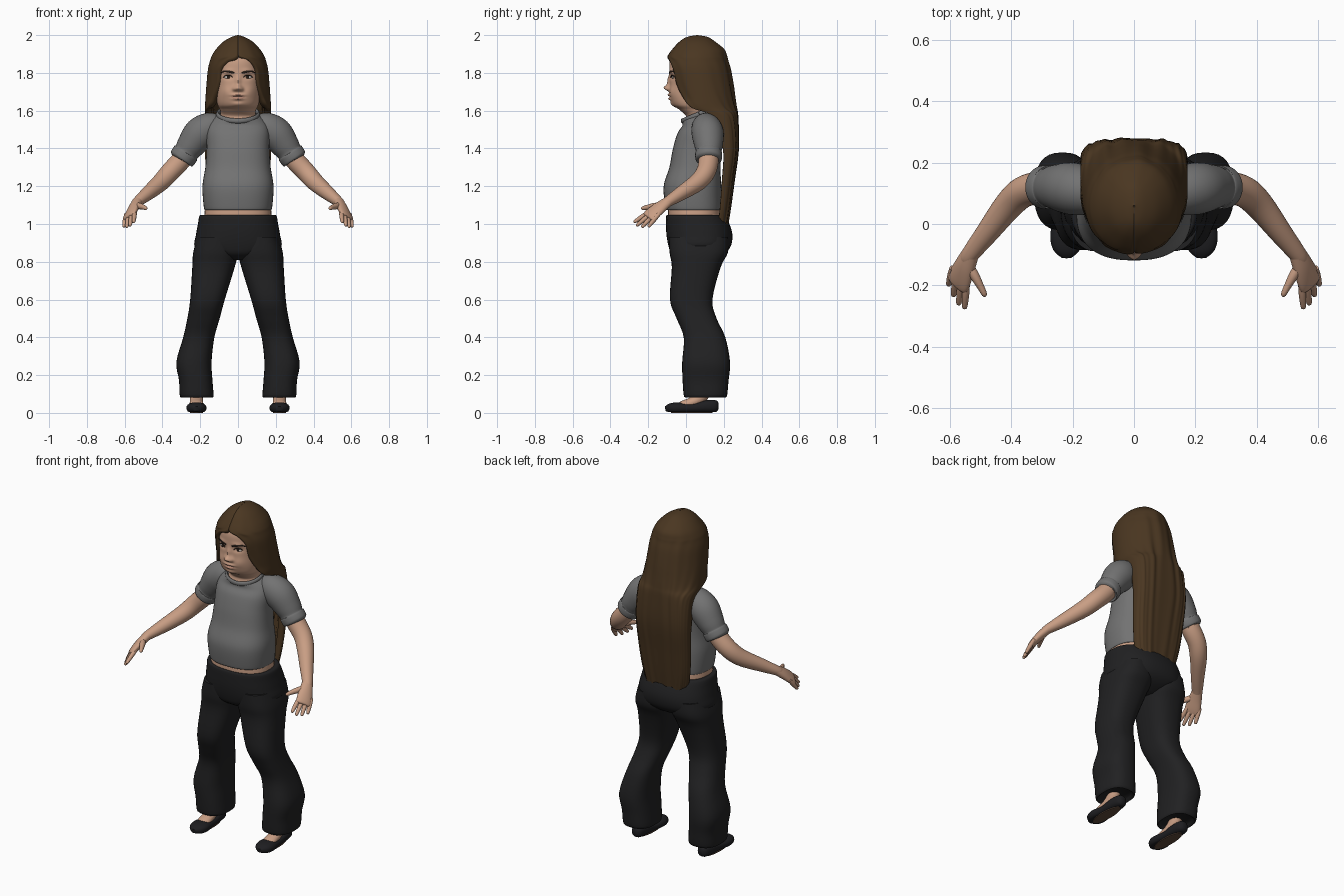
import bpy, bmesh, math, random
from mathutils import Vector
from mathutils.bvhtree import BVHTree

random.seed(4)
cube = bpy.data.objects.get("Cube")
if cube:
    bpy.data.objects.remove(cube, do_unlink=True)


def material(name, *rgb):
    m = bpy.data.materials.new(name)
    m.use_nodes = True
    m.diffuse_color = (*rgb, 1)
    m.node_tree.nodes["Principled BSDF"].inputs["Base Color"].default_value = (*rgb, 1)
    return m


SKIN = material("skin", .58, .34, .23)
LIPS = material("lips", .45, .24, .17)
GREY = material("grey shirt", .17, .17, .17)
BLACK = material("black trousers", .015, .015, .016)
SHOE = material("black shoe", .013, .013, .015)
SOLE = material("brown sole", .12, .07, .045)
HAIR = material("brown hair", .068, .037, .015)
BROW = material("dark brow", .018, .012, .009)
WHITE = material("eye white", .6, .56, .52)
IRIS = material("dark iris", .02, .012, .008)
X, Y, Z = Vector((1, 0, 0)), Vector((0, 1, 0)), Vector((0, 0, 1))


def finish(bm, name, mat, recalc=True):
    """Turn a bmesh into a smooth object that keeps its sharp edges."""
    if recalc:
        bmesh.ops.recalc_face_normals(bm, faces=bm.faces)
    for f in bm.faces:
        f.smooth = True
    for e in bm.edges:
        e.smooth = e.calc_face_angle(0) < 0.95
    mesh = bpy.data.meshes.new(name)
    bm.to_mesh(mesh)
    bm.free()
    mesh.materials.append(mat)
    ob = bpy.data.objects.new(name, mesh)
    bpy.context.collection.objects.link(ob)
    return ob


def spline(rows, steps):
    """Smoothly interpolate rows of numbers."""
    out, last = [], len(rows) - 1
    for i in range(last):
        a, b, c, d = (rows[min(max(i + k, 0), last)] for k in (-1, 0, 1, 2))
        for s in range(steps):
            t = s / steps
            out.append([q + t / 2 * (r - p + t * (2 * p - 5 * q + 4 * r - w + t * (3 * (q - r) + w - p)))
                        for p, q, r, w in zip(a, b, c, d)])
    return out + [list(rows[-1])]


def power(v, p):
    return math.copysign(abs(v) ** p, v)


def loft(name, rings, mat, side=None, p=1, n=32, steps=4, top=True, flip=1, shape=None, floor=None):
    """Skin rings of (x, y, z, half width, half depth, tilt); side makes them follow the path."""
    rows = spline([tuple(r) + (0,) * (6 - len(r)) for r in rings], steps)
    bm, loops = bmesh.new(), []
    for i, r in enumerate(rows):
        u, v = X, Y
        if side:
            t = (Vector(rows[min(i + 1, len(rows) - 1)][:3]) - Vector(rows[max(i - 1, 0)][:3])).normalized()
            u = (side - t * side.dot(t)).normalized()
            v = t.cross(u)
        loop = []
        for k in range(n):
            a = math.tau * k / n
            co, si = power(math.cos(a), p), power(math.sin(a), p)
            q = Vector(r[:3]) + u * max(r[3], .001) * co + v * max(r[4], .001) * si
            q.z += r[5] * r[4] * si
            if floor is not None:
                q.z = max(q.z, floor)
            if shape:
                shape(q)
            q.x *= flip
            loop.append(bm.verts.new(q))
        loops.append(loop)
    for a, b in zip(loops, loops[1:]):
        for k in range(n):
            bm.faces.new((a[k], a[k - 1], b[k - 1], b[k]))
    bm.faces.new(loops[0])
    if top:
        bm.faces.new(loops[-1])
    return finish(bm, name, mat)


def level(rows):
    """Centred rings from (z, half width, front y, back y, tilt)."""
    return [(0, (f + b) / 2, z, w, (b - f) / 2, *tilt) for z, w, f, b, *tilt in rows]


def ellipsoid(name, centre, radii, mat):
    bm = bmesh.new()
    bmesh.ops.create_uvsphere(bm, u_segments=20, v_segments=12, radius=1)
    bmesh.ops.scale(bm, vec=radii, verts=bm.verts)
    bmesh.ops.translate(bm, vec=centre, verts=bm.verts)
    return finish(bm, name, mat)


# Head and neck, with facial features pushed out of or into the front
FEATURES = [  # x, z, width, height, depth
    (0, 1.72, .019, .016, .03), (0, 1.755, .013, .03, .013), (.019, 1.714, .01, .01, .012),
    (.05, 1.78, .026, .014, -.009), (.05, 1.81, .03, .012, .005), (0, 1.683, .03, .008, .013),
    (0, 1.663, .025, .008, .013), (0, 1.673, .03, .003, -.006), (0, 1.633, .03, .015, .009),
    (.06, 1.7, .03, .03, .007)]


def sculpt(q):
    if q.y < .03:
        x, z = abs(q.x), q.z
        q.y -= sum(d * math.exp(-((x - fx) / w) ** 2 - ((z - fz) / h) ** 2) for fx, fz, w, h, d in FEATURES)


head = loft("head", level([
    (1.56, .1, -.012, .155, .4), (1.585, .092, 0, .15, .2), (1.605, .096, -.035, .15), (1.63, .108, -.068, .16),
    (1.67, .116, -.083, .18), (1.73, .121, -.085, .2), (1.8, .123, -.087, .205), (1.87, .118, -.083, .2),
    (1.92, .095, -.045, .16), (1.95, .04, .02, .1)]), SKIN, p=.87, n=128, steps=12, shape=sculpt)
head.data.materials.append(LIPS)
for f in head.data.polygons:
    if f.center.y < -.05 and (f.center.x / .034) ** 2 + ((f.center.z - 1.673) / .014) ** 2 < 1:
        f.material_index = 1
surface = BVHTree.FromPolygons([v.co for v in head.data.vertices], [f.vertices for f in head.data.polygons])


def face_y(x, z):
    return surface.ray_cast(Vector((x, -1, z)), Y)[0].y


def face_line(name, points, half, flip):
    loft(name, [(x, face_y(x, z) - .001, z, half * k, .003) for x, z, k in points], BROW,
         side=Z, n=8, flip=flip)


# Hair: one open shell from crown to waist, parted around the face
HAIR_ROWS = spline([  # z, centre y, half width, half depth, half sweep, squareness
    (2, .06, .002, .002, 180, 1), (1.99, .06, .035, .055, 180, 1), (1.965, .06, .078, .095, 180, 1),
    (1.925, .065, .117, .137, 180, 1), (1.89, .06, .139, .156, 178, 1), (1.865, .06, .148, .162, 156, 1),
    (1.82, .065, .159, .17, 142, 1), (1.74, .08, .167, .17, 140, 1), (1.67, .095, .172, .165, 131, .95),
    (1.615, .11, .175, .158, 116, .85), (1.56, .17, .175, .105, 93, .7), (1.4, .195, .175, .083, 90, .6),
    (1.23, .19, .168, .066, 90, .65), (1.1, .18, .155, .058, 90, .7), (1.01, .17, .135, .053, 90, .75)], 5)
bm, N = bmesh.new(), 72
notches = [random.random() for _ in range(N // 3 + 1)]
grid = []
for i, (z, cy, w, d, sweep, sq) in enumerate(HAIR_ROWS):
    fall = i / len(HAIR_ROWS)
    row = []
    for k in range(N + 1):
        u = 2 * k / N - 1
        a = math.radians(min(sweep, 180)) * u
        strand = 1 + (.025 * math.sin(23 * u + 3 * fall) + .02 * math.sin(41 * u - 2 * fall)) * min(1, fall * 1.5)
        row.append(bm.verts.new((w * power(math.sin(a), sq), cy + d * strand * power(math.cos(a), sq),
                                 z - .05 * notches[k // 3] * fall ** 12)))
    grid.append(row)
for a, b in zip(grid, grid[1:]):
    for k in range(N):
        bm.faces.new((a[k], a[k + 1], b[k + 1], b[k]))
hair = finish(bm, "hair", HAIR, recalc=False)
thick = hair.modifiers.new("thickness", "SOLIDIFY")
thick.thickness, thick.offset = .035, -1

# Shirt body, collar and bare waist
loft("waist", level([(.98, .18, -.09, .185), (1.05, .178, -.095, .185), (1.12, .17, -.09, .18)]), SKIN, p=.85)
loft("shirt", level([
    (1.09, .16, -.085, .17), (1.075, .172, -.1, .185), (1.09, .181, -.11, .19), (1.2, .188, -.118, .187),
    (1.3, .173, -.088, .182), (1.4, .166, -.069, .186), (1.48, .167, -.045, .19), (1.54, .152, -.02, .185, .2),
    (1.58, .108, -.02, .16, .4)]), GREY, p=.82, n=48, steps=6, top=False)
collar = []
for k in range(25):
    a = math.tau * k / 24
    collar.append((.108 * math.cos(a), .07 + .09 * math.sin(a), 1.582 + .036 * math.sin(a), .013, .008))
loft("collar", collar, GREY, side=Z, n=10, steps=2)

# Trouser seat
loft("trouser_seat", level([
    (.81, .07, -.03, .14), (.84, .16, -.075, .2), (.88, .228, -.092, .236), (.94, .223, -.103, .246),
    (1, .212, -.106, .23), (1.045, .203, -.104, .205), (1.046, .18, -.09, .19)]), BLACK, p=.85, n=40)

LEG = [  # z, inner x, outer x, front y, back y
    (.93, .01, .215, -.09, .225), (.85, .0, .237, -.087, .222), (.77, .018, .242, -.075, .183),
    (.6, .07, .253, -.085, .14), (.5, .097, .268, -.05, .162), (.4, .125, .29, -.012, .208),
    (.27, .14, .326, -.02, .233), (.17, .135, .312, -.018, .225), (.085, .13, .307, -.01, .215),
    (.1, .15, .285, .01, .19)]
WIDE = Vector((.55, .8, -.25))

# Everything that comes in pairs
for side, s in (("left", 1), ("right", -1)):
    # Trouser leg, ankle, shoe and sole
    loft(side + "_trouser_leg", [((a + b) / 2, (f + r) / 2, z, (b - a) / 2, (r - f) / 2) for z, a, b, f, r in LEG],
         BLACK, p=.78, flip=s)
    loft(side + "_ankle", [(.22, .1, .16, .035, .035), (.22, .09, .1, .033, .036), (.22, .04, .058, .035, .03),
                           (.22, -.02, .043, .036, .02), (.22, -.05, .03, .02, .008)], SKIN, side=X, flip=s)
    loft(side + "_shoe", [(.22, .172, .036, .015, .018), (.22, .155, .036, .032, .032), (.22, .1, .034, .041, .033),
                          (.22, .03, .026, .043, .026), (.22, -.04, .026, .053, .03), (.22, -.085, .025, .043, .025),
                          (.22, -.11, .022, .016, .012)], SHOE, side=X, p=.85, flip=s, floor=.004)
    loft(side + "_sole", [(.22, .03, 0, .034, .11), (.22, .03, .005, .034, .11)], SOLE, flip=s, steps=1)

    # Sleeve with a raised cuff
    loft(side + "_sleeve", [
        (.09, .1, 1.53, .05, .05), (.14, .105, 1.515, .075, .078), (.2, .115, 1.478, .085, .088),
        (.25, .12, 1.415, .075, .075), (.273, .12, 1.38, .066, .066), (.277, .12, 1.374, .071, .071),
        (.298, .12, 1.344, .069, .069), (.3, .12, 1.341, .05, .05)], GREY, side=Y, flip=s)
    # Arm, palm, fingers and thumb
    loft(side + "_arm", [
        (.25, .12, 1.42, .05, .05), (.3, .12, 1.34, .053, .053), (.36, .105, 1.275, .051, .051),
        (.41, .06, 1.22, .047, .047), (.48, -.03, 1.16, .037, .037), (.535, -.1, 1.115, .029, .026),
        (.545, -.12, 1.1, .025, .022)], SKIN, side=WIDE, flip=s)
    loft(side + "_palm", [
        (.53, -.09, 1.122, .028, .025), (.55, -.135, 1.09, .038, .024), (.567, -.175, 1.057, .045, .02),
        (.576, -.198, 1.038, .042, .014), (.578, -.203, 1.034, .03, .006)], SKIN, side=WIDE, flip=s)
    for i, (name, reach) in enumerate((("index", .95), ("middle", 1.1), ("ring", 1.05), ("little", .85))):
        t = i / 3
        base = Vector((.547, -.2, 1.06)).lerp(Vector((.593, -.153, 1.042)), t)
        ray = Vector((.006, -.08, -.05)).lerp(Vector((.014, -.055, -.064)), t) * reach
        bend = Vector((0, 0, -.004))
        pts = [(base + ray * k + bend * k * k, r) for k, r in ((-.2, .011), (.3, .0125), (.75, .0105), (.95, .008), (1, .003))]
        loft(f"{side}_{name}_finger", [(*q, r, r) for q, r in pts], SKIN, side=WIDE, n=12, flip=s)
    loft(side + "_thumb", [
        (.545, -.125, 1.1, .015, .015), (.522, -.165, 1.095, .017, .016), (.501, -.203, 1.089, .013, .012),
        (.488, -.229, 1.083, .01, .009), (.484, -.236, 1.081, .003, .003)], SKIN, side=Z, n=14, flip=s)

    # Eye, iris, lash line and brow
    y = face_y(.052, 1.777)
    ellipsoid(side + "_eye", (.052 * s, y + .001, 1.777), (.02, .006, .0085), WHITE)
    ellipsoid(side + "_iris", (.051 * s, y - .003, 1.777), (.0085, .004, .008), IRIS)
    face_line(side + "_lashes", [(.029, 1.777, .4), (.04, 1.785, 1), (.055, 1.787, 1), (.068, 1.783, 1),
                                 (.077, 1.777, .4)], .003, s)
    face_line(side + "_brow", [(.02, 1.799, .6), (.035, 1.803, 1), (.055, 1.808, 1), (.075, 1.808, .8),
                               (.09, 1.8, .3)], .0055, s)
